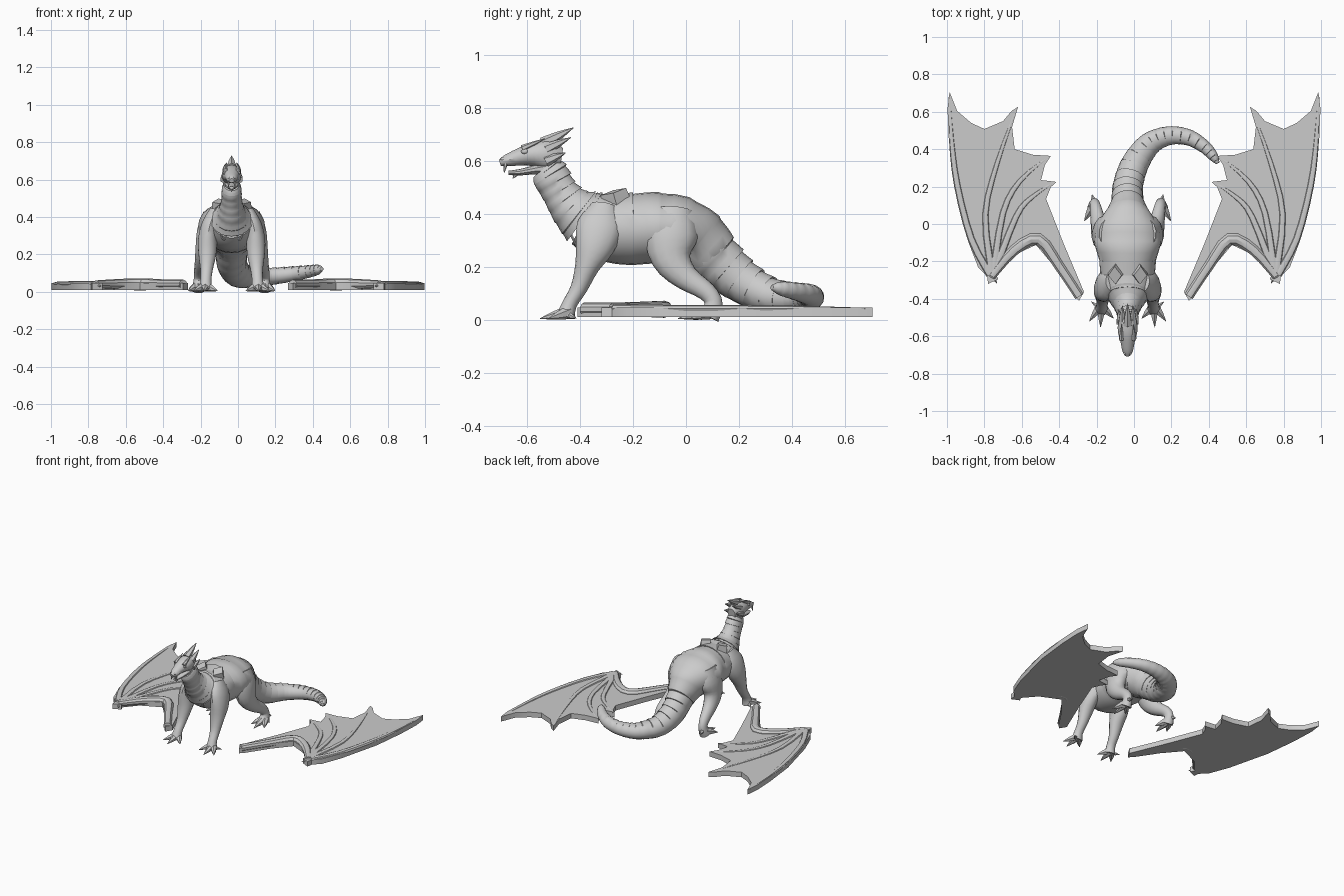
import bpy, bmesh, math
from mathutils import Vector

CX = -0.034          # the body sits slightly left of the centre line
UP, FWD = Vector((0, 0, 1)), Vector((0, 1, 0))


def finish(name, bm, angle=35):
    bmesh.ops.recalc_face_normals(bm, faces=bm.faces)
    me = bpy.data.meshes.new(name)
    bm.to_mesh(me)
    bm.free()
    ob = bpy.data.objects.new(name, me)
    bpy.context.collection.objects.link(ob)
    bpy.ops.object.select_all(action='DESELECT')
    ob.select_set(True)
    bpy.context.view_layer.objects.active = ob
    bpy.ops.object.shade_smooth_by_angle(angle=math.radians(angle))
    return ob


def catmull(p, i, t):
    a, b, c, d = (p[min(max(i + k, 0), len(p) - 1)] for k in (-1, 0, 1, 2))
    return [0.5 * (2 * q + (r - o) * t + (2 * o - 5 * q + 4 * r - s) * t * t
                   + (3 * q - o - 3 * r + s) * t ** 3) for o, q, r, s in zip(a, b, c, d)]


def sweep(name, pts, ref=UP, n=12, steps=3, ridge=0.0, plates=2, angle=35):
    """Elliptic tube through (x, y, z, half width, half height); ridge adds overlapping plates."""
    rows = []
    for i in range(len(pts) - 1):
        if ridge:
            for k in range(plates):
                for f in (0.03, 0.5, 0.98):
                    rows.append((catmull(pts, i, (k + f) / plates), f))
        else:
            rows += [(catmull(pts, i, k / steps), 0) for k in range(steps)]
    rows.append((list(pts[-1]), 0))
    cs = [Vector(r[0][:3]) for r in rows]
    bm = bmesh.new()
    rings = []
    for i, (r, f) in enumerate(rows):
        t = (cs[min(i + 2, len(cs) - 1)] - cs[max(i - 2, 0)]).normalized()
        up = (ref - ref.dot(t) * t).normalized()
        side = t.cross(up)
        ring = []
        for j in range(n):
            a = 2 * math.pi * j / n
            g = 1 + ridge * f * max(0.2, math.cos(a))
            ring.append(bm.verts.new(cs[i] + side * (max(r[3], .001) * g * math.sin(a))
                                     + up * (max(r[4], .001) * g * math.cos(a))))
        rings.append(ring)
    for a, b in zip(rings, rings[1:]):
        for j in range(n):
            bm.faces.new((a[j], a[(j + 1) % n], b[(j + 1) % n], b[j]))
    bm.faces.new(rings[0])
    bm.faces.new(rings[-1])
    return finish(name, bm, angle)


def spike(name, a, b, r, ref=UP, n=6, flat=1.0):
    m = [(p + q) / 2 for p, q in zip(a, b)]
    return sweep(name, [(*a, r, r * flat), (*m, r * .65, r * .65 * flat), (*b, .001, .001)], ref, n, 2)


def box_sphere(name, c, size):
    bm = bmesh.new()
    bmesh.ops.create_uvsphere(bm, u_segments=12, v_segments=8, radius=1)
    for v in bm.verts:
        v.co = Vector(c) + Vector([p * q for p, q in zip(v.co, size)])
    return finish(name, bm)


# neck and trunk with dorsal plates
neck = [(-.535, .575, .042, .055), (-.515, .548, .052, .068), (-.48, .485, .056, .066),
        (-.435, .425, .075, .082), (-.385, .385, .112, .108)]
trunk = [(-.385, .385, .112, .108), (-.31, .348, .142, .125), (-.2, .342, .150, .134),
         (-.1, .348, .178, .130), (-.02, .338, .170, .124), (.05, .29, .118, .122), (.11, .235, .088, .1)]
sweep("neck", [(CX, *p) for p in neck], n=16, ridge=.12)
sweep("trunk", [(CX, *p) for p in trunk], n=24, ridge=.05, plates=1)

# curled tail with overlapping rings
tail = [(CX, .04, .29, .11, .115), (CX, .11, .23, .088, .098), (-.033, .2, .152, .080, .082),
        (.0, .31, .092, .074, .068), (.065, .41, .078, .064, .055), (.13, .455, .078, .055, .048),
        (.21, .474, .085, .048, .043), (.30, .46, .096, .042, .038), (.38, .41, .108, .034, .032),
        (.425, .36, .118, .026, .026), (.448, .325, .122, .010, .010)]
sweep("tail", tail, n=16, ridge=.11)

# head: skull, lower jaw, crest
sweep("skull", [(CX, -.47, .615, .030, .035), (CX, -.52, .622, .050, .058), (CX, -.575, .626, .052, .046),
                (CX, -.63, .616, .038, .033), (CX, -.68, .602, .028, .022), (CX, -.704, .594, .014, .012)], n=12)
sweep("lower_jaw", [(CX, -.51, .575, .040, .030), (CX, -.57, .568, .036, .018), (CX, -.63, .558, .024, .012),
                    (CX, -.672, .556, .012, .008)], n=10)
spike("chin_spike", (CX, -.635, .562, ), (CX, -.655, .535), .012, FWD)
spike("crest_horn", (CX, -.54, .665), (CX, -.425, .727), .026)
for s in (1, -1):
    spike("side_horn", (CX + s * .03, -.53, .645), (CX + s * .028, -.435, .69), .022)
    spike("cheek_spike", (CX + s * .04, -.53, .6), (CX + s * .048, -.455, .632), .022)
    spike("brow", (CX + s * .034, -.62, .648), (CX + s * .032, -.535, .685), .013)
    spike("fang", (CX + s * .016, -.682, .592), (CX + s * .017, -.688, .556), .008, FWD)
    box_sphere("eye", (CX + s * .038, -.61, .637), (.009, .014, .010))
    box_sphere("nostril", (CX + s * .014, -.69, .608), (.008, .012, .007))

# legs, feet, wing stumps and chest marks
front = [(.085, -.31, .43, .035, .05), (.115, -.325, .36, .045, .085), (.128, -.345, .28, .052, .075),
         (.130, -.375, .2, .048, .046), (.134, -.405, .12, .034, .032), (.138, -.44, .06, .030, .028),
         (.14, -.455, .012, .038, .036)]
hind = [(.095, -.05, .41, .06, .08), (.125, -.055, .32, .062, .1), (.142, -.055, .23, .052, .075),
        (.155, .0, .16, .042, .05), (.170, .08, .105, .032, .036), (.176, .105, .06, .028, .034),
        (.178, .085, .012, .038, .042)]
for s in (1, -1):
    for label, leg in (("front_leg", front), ("hind_leg", hind)):
        sweep(label, [(CX + s * x, *r) for x, *r in leg], FWD, n=14)
    for x, y in ((.205, -.52), (.145, -.552), (.075, -.505)):
        spike("front_toe", (CX + s * (.14 + (x - .14) * .15), -.445, .028), (CX + s * x, y, .005), .025)
    spike("front_heel_claw", (CX + s * .15, -.45, .02), (CX + s * .195, -.415, .006), .016)
    for x, y in ((.232, .015), (.18, -.03), (.126, .02)):
        spike("hind_toe", (CX + s * (.178 + (x - .178) * .2), .09, .028), (CX + s * x, y, .005), .026)
    spike("hind_heel_claw", (CX + s * .178, .105, .05), (CX + s * .19, .158, .03), .022)
    # flat-ended stump where a wing would join
    sweep("wing_stump", [(CX + s * .055, -.25, .40, .05, .06), (CX + s * .062, -.265, .45, .045, .055),
                         (CX + s * .068, -.275, .485, .036, .05)], FWD, n=4, steps=1, angle=20)
    # raised chest slit
    bm = bmesh.new()
    n, k = 14, 6
    vs = []
    for i in range(n):
        a = 2 * math.pi * i / n
        for j in range(k):
            b = 2 * math.pi * j / k
            rx, rz = .015 + .006 * math.cos(b), .036 + .006 * math.cos(b)
            z = rz * math.sin(a)
            vs.append(bm.verts.new((CX + s * .042 + rx * math.cos(a),
                                    -.432 + .006 * math.sin(b) - z * .5, .315 + z)))
    for i in range(n):
        for j in range(k):
            i2, j2 = (i + 1) % n, (j + 1) % k
            bm.faces.new((vs[i * k + j], vs[i2 * k + j], vs[i2 * k + j2], vs[i * k + j2]))
    finish("chest_slit", bm)

# detached wings lying flat: slab membrane, arm and finger ridges
outline = [(.267, -.364), (.294, -.41), (.32, -.385), (.42, -.235), (.524, -.112), (.663, -.176), (.74, -.265),
           (.725, -.295), (.78, -.32), (.785, -.28), (.834, -.23), (.888, -.09), (.963, .21), (.99, .45),
           (.997, .615), (.986, .706), (.945, .604), (.87, .54), (.80, .508), (.70, .55), (.655, .604),
           (.62, .626), (.636, .572), (.652, .519), (.638, .40), (.54, .37), (.444, .364), (.476, .316),
           (.497, .235), (.415, .225), (.444, .198), (.47, .134), (.38, -.096)]
fingers = [[(.76, -.26, .022), (.795, .05, .018), (.73, .33, .014), (.63, .61, .006)],
           [(.75, -.25, .022), (.70, .06, .018), (.61, .23, .015), (.455, .36, .005)],
           [(.74, -.24, .022), (.63, .04, .018), (.55, .14, .014), (.425, .224, .005)],
           [(.77, -.27, .022), (.87, -.08, .020), (.945, .21, .018), (.975, .45, .014), (.986, .68, .005)]]
arm = [(.293, -.387, .026), (.40, -.225, .028), (.51, -.082, .034), (.64, -.14, .030), (.76, -.28, .022)]
for s in (1, -1):
    bm = bmesh.new()
    face = bm.faces.new([bm.verts.new((s * x, y, .01)) for x, y in outline])
    ext = bmesh.ops.extrude_face_region(bm, geom=[face])
    bmesh.ops.translate(bm, verts=[v for v in ext["geom"] if isinstance(v, bmesh.types.BMVert)],
                        vec=(0, 0, .036))
    if not any(f.normal.z < 0 and f.calc_center_median().z < .011 for f in bm.faces):
        bm.faces.new([v for v in face.verts]) if face.is_valid is False else None
    wing = finish("wing_membrane", bm, 30)
    for f in fingers:
        sweep("wing_finger", [(s * x, y, .042, r, r * .75) for x, y, r in f], n=8)
    sweep("wing_arm", [(s * x, y, .04, r, r * .95) for x, y, r in arm], n=10)
    spike("wing_thumb_claw", (s * .765, -.265, .04), (s * .732, -.318, .03), .018)
